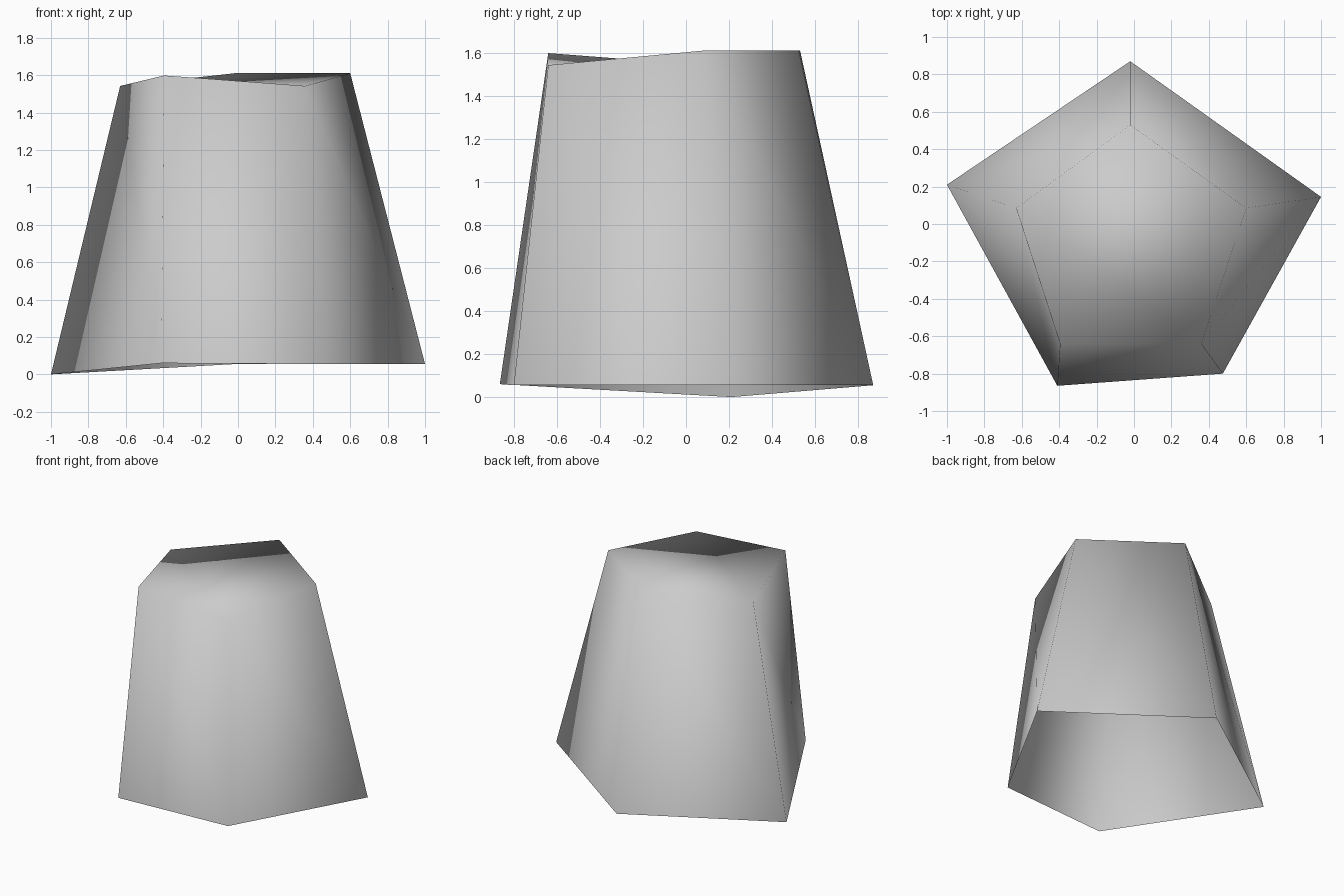
import bpy
import bmesh

cube = bpy.data.objects.get("Cube")
if cube:
    bpy.data.objects.remove(cube, do_unlink=True)


def make_material(name, colour):
    mat = bpy.data.materials.new(name)
    mat.use_nodes = True
    mat.diffuse_color = colour
    mat.node_tree.nodes["Principled BSDF"].inputs["Base Color"].default_value = colour
    return mat


# Rings run clockwise seen from above: back, left, front left, front right, right
lower_ring = [(-0.02, 0.87, 0.055), (1.0, 0.145, 0.055), (0.475, -0.8, 0.055),
              (-0.41, -0.865, 0.06), (-1.0, 0.21, 0.0)]
upper_ring = [(-0.02, 0.53, 1.61), (0.6, 0.085, 1.61), (0.36, -0.64, 1.542),
              (-0.395, -0.64, 1.598), (-0.63, 0.085, 1.542)]

bm = bmesh.new()
low = [bm.verts.new(p) for p in lower_ring]
top = [bm.verts.new(p) for p in upper_ring]

# Tapered side walls, open underneath; the twisted wall is folded along its diagonal
for i in range(5):
    j = (i + 1) % 5
    if i == 3:
        bm.faces.new((low[i], top[i], top[j]))
        bm.faces.new((low[i], top[j], low[j]))
    else:
        bm.faces.new((low[i], top[i], top[j], low[j]))

# Top cap: a flat quad with one folded corner
bm.faces.new((top[4], top[2], top[1], top[0]))
bm.faces.new((top[4], top[3], top[2]))

for face in bm.faces:
    face.smooth = True

mesh = bpy.data.meshes.new("tapered_shell")
bm.to_mesh(mesh)
bm.free()
mesh.materials.append(make_material("light grey", (0.6, 0.6, 0.6, 1.0)))
shell = bpy.data.objects.new("tapered_shell", mesh)
bpy.context.collection.objects.link(shell)
